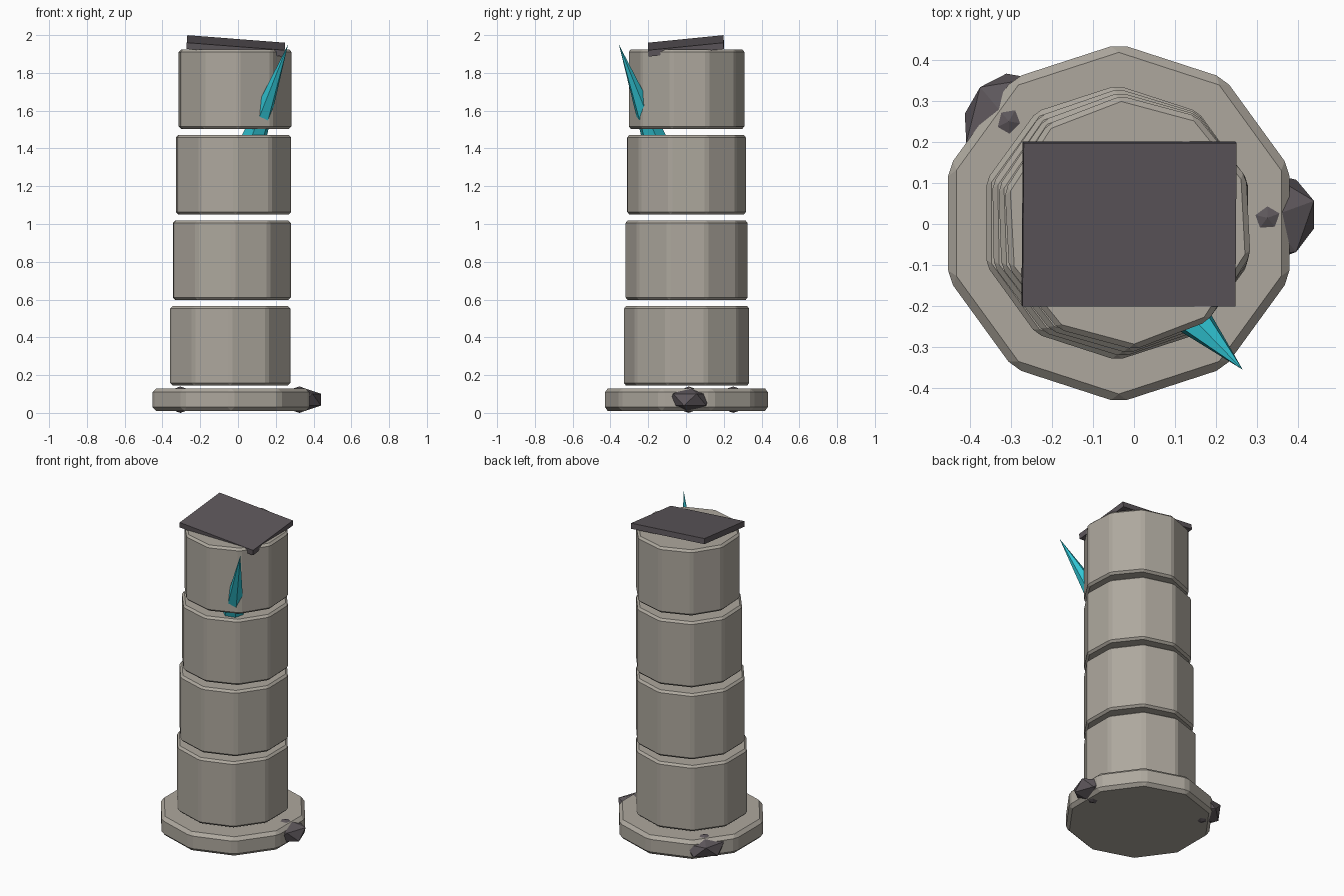
import bpy
from math import radians, atan
from mathutils import Vector

if "Cube" in bpy.data.objects:
    bpy.data.objects.remove(bpy.data.objects["Cube"])


def material(name, rgb):
    m = bpy.data.materials.new(name)
    m.diffuse_color = (*rgb, 1)
    m.use_nodes = True
    m.node_tree.nodes["Principled BSDF"].inputs["Base Color"].default_value = m.diffuse_color
    return m


STONE = material("stone", (0.42, 0.39, 0.34))
DARK = material("dark_stone", (0.11, 0.095, 0.105))
CYAN = material("crystal", (0.03, 0.55, 0.65))


def finish(name, mat, bevel=0):
    ob = bpy.context.object
    ob.name = name
    ob.data.materials.append(mat)
    if bevel:
        mod = ob.modifiers.new("bevel", "BEVEL")
        mod.width = bevel
        mod.segments = 1
        mod.limit_method = 'ANGLE'
        mod.angle_limit = radians(25)
    return ob


def drum(name, x, y, r, z0, z1, turn, bevel):
    bpy.ops.mesh.primitive_cylinder_add(
        vertices=10, radius=r, depth=z1 - z0,
        location=(x, y, (z0 + z1) / 2), rotation=(0, 0, radians(turn)))
    finish(name, STONE, bevel)


# Round plinth and four stacked, slightly shifted drums
drum("plinth", -0.037, 0.002, 0.437, 0.01, 0.13, 0, 0.02)
for i in range(4):
    z = 0.145 + 0.453 * i
    drum(f"drum_{i + 1}", -0.041 + 0.0085 * i, 0.003, 0.335 - 0.0085 * i,
         z, z + 0.42, 1.0 * i, 0.013)

# Tilted slab resting on top
bpy.ops.mesh.primitive_cube_add(
    size=1, location=(-0.012, 0, 1.943),
    rotation=(atan(0.1), atan(0.077), 0))
bpy.context.object.scale = (0.52, 0.4, 0.034)
finish("top_slab", DARK)

# Crystal spike growing out of the upper drums
root, tip = Vector((0.064, -0.148, 1.40)), Vector((0.265, -0.355, 1.95))
axis = tip - root
bpy.ops.mesh.primitive_cone_add(
    vertices=6, radius1=0.075, radius2=0, depth=axis.length,
    location=(root + tip) / 2,
    rotation=axis.to_track_quat('Z', 'Y').to_euler())
finish("crystal_spike", CYAN)

# Rubble half buried in the plinth
for name, loc, size, turn in (
        ("rubble_right", (0.325, 0.015, 0.07), (0.135, 0.12, 0.07), 20),
        ("rubble_left", (-0.305, 0.25, 0.07), (0.135, 0.12, 0.07), 60)):
    bpy.ops.mesh.primitive_ico_sphere_add(
        subdivisions=1, radius=1, location=loc,
        rotation=(0, 0, radians(turn)))
    bpy.context.object.scale = size
    finish(name, DARK)
